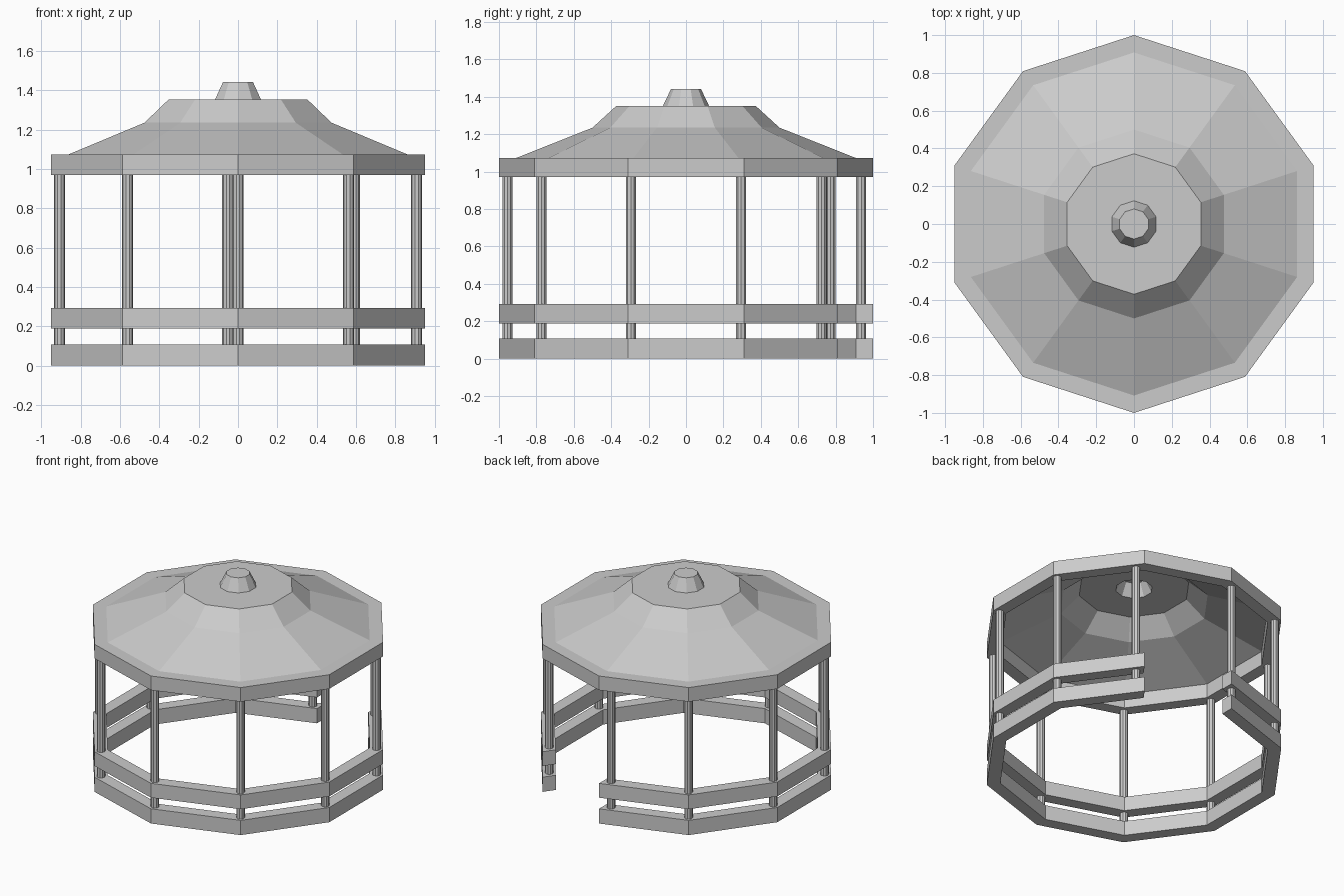
import bpy, bmesh
from math import sin, cos, radians

if "Cube" in bpy.data.objects:
    bpy.data.objects.remove(bpy.data.objects["Cube"])

N = 10
STEP = 36
OUT, INN = 1.0, 0.908


def finish(name, bm, closed=True):
    if closed:
        bmesh.ops.recalc_face_normals(bm, faces=bm.faces)
    me = bpy.data.meshes.new(name)
    bm.to_mesh(me)
    bm.free()
    ob = bpy.data.objects.new(name, me)
    bpy.context.collection.objects.link(ob)
    return ob


def ring_verts(bm, deg, profile):
    a = radians(deg)
    return [bm.verts.new((r * cos(a), r * sin(a), z)) for r, z in profile]


def band(name, z0, z1, first, segments):
    """Rectangular beam swept along decagon sides, capped when left open."""
    bm = bmesh.new()
    prof = [(OUT, z0), (OUT, z1), (INN, z1), (INN, z0)]
    full = segments == N
    count = N if full else segments + 1
    rows = [ring_verts(bm, first + STEP * i, prof) for i in range(count)]
    for i in range(segments):
        a, b = rows[i], rows[(i + 1) % count]
        for j in range(4):
            k = (j + 1) % 4
            bm.faces.new((a[j], b[j], b[k], a[k]))
    if not full:
        bm.faces.new(rows[0])
        bm.faces.new(rows[-1][::-1])
    return finish(name, bm)


def shell(name, profile, cap=False):
    """Thin faceted surface of revolution, profile listed bottom to top."""
    bm = bmesh.new()
    rows = [ring_verts(bm, 90 + STEP * i, profile) for i in range(N)]
    for i in range(N):
        a, b = rows[i], rows[(i + 1) % N]
        for j in range(len(profile) - 1):
            bm.faces.new((a[j], b[j], b[j + 1], a[j + 1]))
    if cap:
        bm.faces.new([r[-1] for r in rows])
    return finish(name, bm, closed=False)


# Base and railing, open on the side between 54 and 90 degrees
band("base_ring", 0.0, 0.107, 90, N - 1)
band("hand_rail", 0.188, 0.292, 90, N - 1)

# Closed beam carrying the roof
band("roof_beam", 0.97, 1.073, 90, N)

# Roof skin (open below) and hollow finial
shell("roof", [(INN, 1.073), (0.5, 1.235), (0.372, 1.352), (0.123, 1.352)])
shell("finial", [(0.123, 1.352), (0.08, 1.442)], cap=True)

# Posts at the corners; the two beside the entrance are shifted off it
for i in range(N):
    deg, r = 90 + STEP * i, 0.955
    if i == 0:
        deg, r = 93.2, 0.937
    elif i == N - 1:
        deg, r = 50.8 + 360, 0.937
    a = radians(deg)
    bpy.ops.mesh.primitive_cylinder_add(
        vertices=10, radius=0.028, depth=0.88,
        location=(r * cos(a), r * sin(a), 0.54), rotation=(0, 0, a))
    bpy.context.object.name = f"post_{i + 1}"
